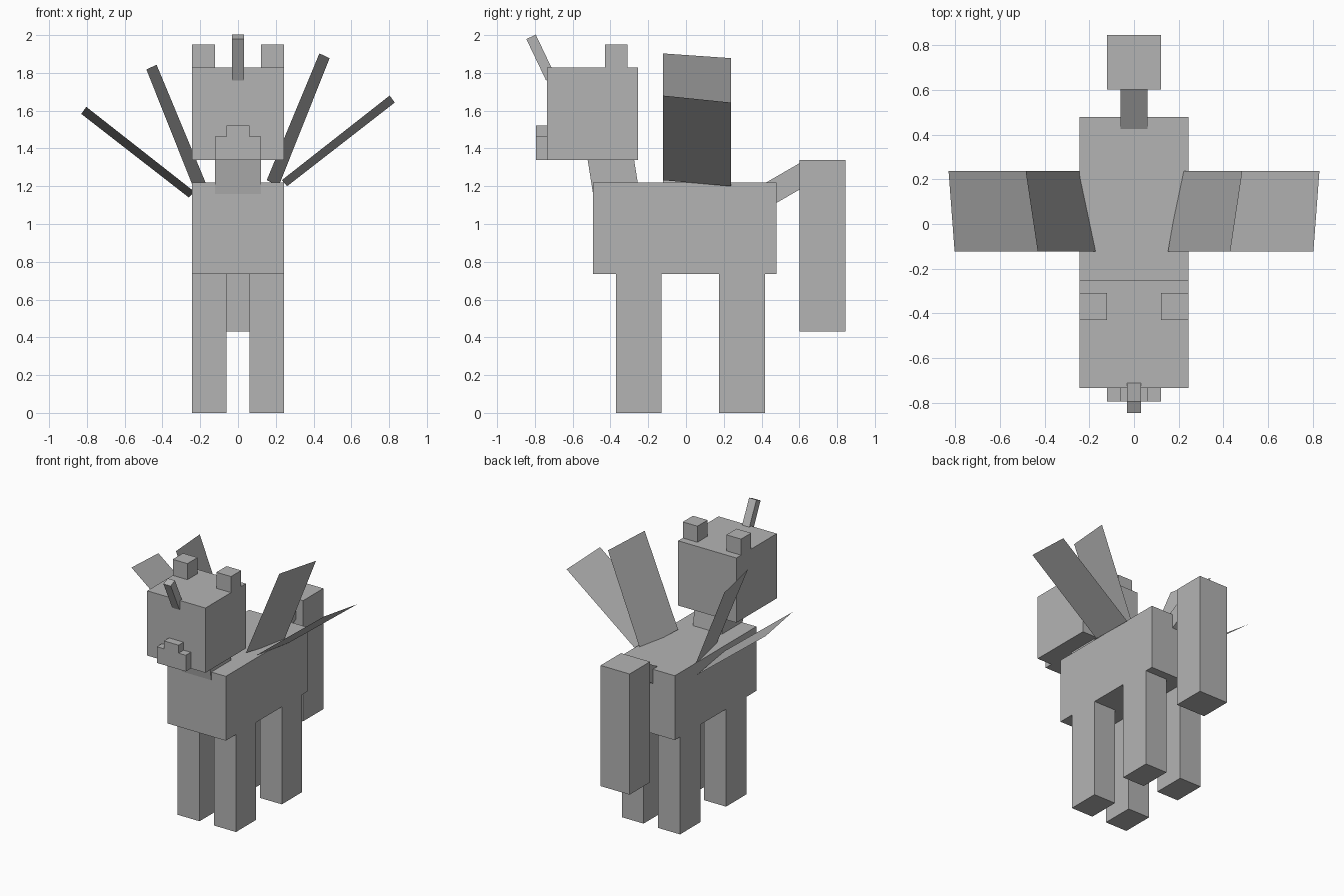
import bpy
import bmesh
import math
from mathutils import Matrix, Vector

if "Cube" in bpy.data.objects:
    bpy.data.objects.remove(bpy.data.objects["Cube"])

grey = bpy.data.materials.new("plain_grey")
grey.diffuse_color = (0.456, 0.456, 0.456, 1)
grey.use_nodes = True
grey.node_tree.nodes["Principled BSDF"].inputs["Base Color"].default_value = grey.diffuse_color


def finish(name, bm):
    mesh = bpy.data.meshes.new(name)
    bm.to_mesh(mesh)
    bm.free()
    mesh.materials.append(grey)
    obj = bpy.data.objects.new(name, mesh)
    bpy.context.collection.objects.link(obj)
    return obj


def box(name, x, y, z):
    """Axis-aligned box from (min, max) ranges."""
    bm = bmesh.new()
    bmesh.ops.create_cube(bm, size=1)
    for v in bm.verts:
        v.co = [r[0] + (c + 0.5) * (r[1] - r[0]) for c, r in zip(v.co, (x, y, z))]
    return finish(name, bm)


def tilted_box(name, centre, size, angle):
    """Box turned about the x axis."""
    bm = bmesh.new()
    bmesh.ops.create_cube(bm, size=1)
    bm.transform(Matrix.Translation(centre)
                 @ Matrix.Rotation(math.radians(angle), 4, 'X')
                 @ Matrix.Diagonal((*size, 1)))
    return finish(name, bm)


def wing(name, corners, side, drop):
    """Flat feather panel, mirrored for the left side."""
    bm = bmesh.new()
    verts = [bm.verts.new((side * x, y, z - drop)) for x, y, z in corners]
    bm.faces.new(verts if side > 0 else verts[::-1])
    return finish(name, bm)


# Body, head and muzzle
box("body", (-0.243, 0.243), (-0.492, 0.48), (0.735, 1.22))
box("head", (-0.243, 0.243), (-0.735, -0.253), (1.34, 1.828))
box("muzzle", (-0.121, 0.121), (-0.795, -0.735), (1.34, 1.462))
box("nose", (-0.061, 0.061), (-0.795, -0.735), (1.462, 1.522))
tilted_box("neck", (0, -0.385, 1.26), (0.243, 0.243, 0.36), 9)

# Horn leaning forward from the forehead
tilted_box("horn", (0, -0.768, 1.881), (0.061, 0.055, 0.243), 25.5)

# Ears and legs
for side, label in ((-1, "left"), (1, "right")):
    outer = side * 0.243
    box("ear_" + label, sorted((side * 0.121, outer)), (-0.43, -0.309), (1.828, 1.949))
    legs_x = sorted((side * 0.061, outer))
    box("front_leg_" + label, legs_x, (-0.371, -0.13), (0, 0.735))
    box("back_leg_" + label, legs_x, (0.175, 0.418), (0, 0.735))

# Tail and its rising root
box("tail", (-0.121, 0.121), (0.602, 0.845), (0.43, 1.34))
tilted_box("tail_root", (0, 0.556, 1.226), (0.121, 0.243, 0.121), 30)

# Two panels per wing, the left pair set a little lower
FRONT, BACK = -0.123, 0.237
upper = [(0.152, FRONT, 1.232), (0.215, BACK, 1.20), (0.485, BACK, 1.878), (0.431, FRONT, 1.903)]
lower = [(0.232, FRONT, 1.232), (0.26, BACK, 1.20), (0.83, BACK, 1.643), (0.803, FRONT, 1.68)]
for side, label, drop in ((1, "right", 0), (-1, "left", 0.06)):
    wing("upper_wing_" + label, upper, side, drop)
    wing("lower_wing_" + label, lower, side, drop)
